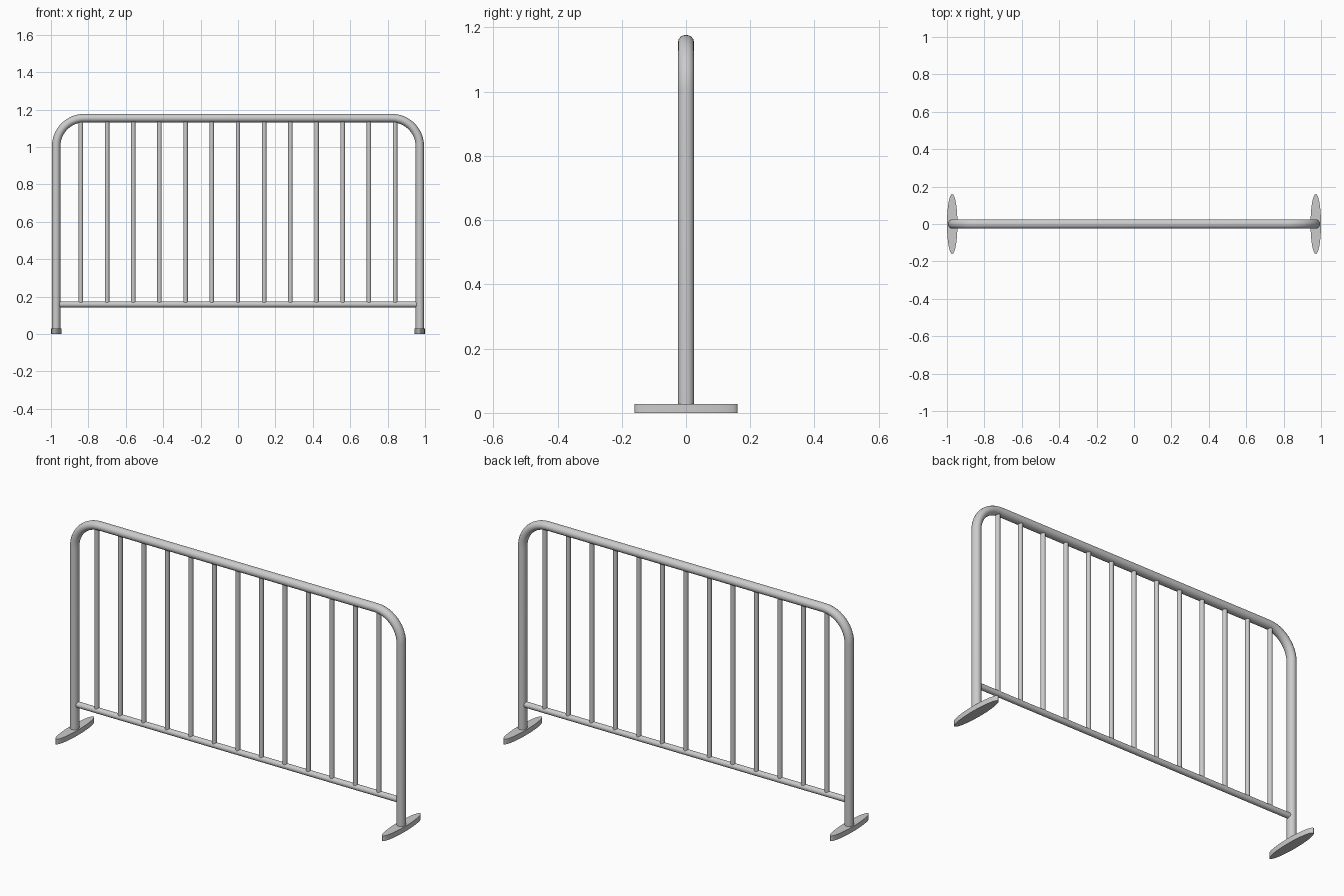
import bpy
from math import sin, cos, pi, radians

if "Cube" in bpy.data.objects:
    bpy.data.objects.remove(bpy.data.objects["Cube"])

POST_X, TOP_Z, BEND = 0.972, 1.154, 0.15
FOOT_H = 0.028


def smooth(obj):
    bpy.ops.object.select_all(action='DESELECT')
    bpy.context.view_layer.objects.active = obj
    obj.select_set(True)
    bpy.ops.object.shade_smooth_by_angle(angle=radians(35))


def cylinder(name, loc, radius, length, rot=(0, 0, 0), squash=(1, 1, 1), sides=24):
    bpy.ops.mesh.primitive_cylinder_add(vertices=sides, radius=radius, depth=length,
                                        location=loc, rotation=rot)
    obj = bpy.context.object
    obj.name = name
    obj.scale = squash
    bpy.ops.object.transform_apply(location=False, rotation=False, scale=True)
    smooth(obj)
    return obj


# Bent outer tube: two posts joined over the top by rounded corners
path = [(-POST_X, FOOT_H - 0.01)]
for cx, start in ((-POST_X + BEND, pi), (POST_X - BEND, pi / 2)):
    for i in range(13):
        a = start - i * pi / 24
        path.append((cx + BEND * cos(a), TOP_Z - BEND + BEND * sin(a)))
path.append((POST_X, FOOT_H - 0.01))

curve = bpy.data.curves.new("outer_frame", 'CURVE')
curve.dimensions = '3D'
curve.bevel_depth = 0.0228
curve.bevel_resolution = 6
curve.use_fill_caps = True
spline = curve.splines.new('POLY')
spline.points.add(len(path) - 1)
for p, (x, z) in zip(spline.points, path):
    p.co = (x, 0, z, 1)
frame = bpy.data.objects.new("outer_frame", curve)
bpy.context.collection.objects.link(frame)
frame.scale.y = 1.1
bpy.context.view_layer.objects.active = frame
frame.select_set(True)
bpy.ops.object.convert(target='MESH')
smooth(bpy.context.object)

# Lower rail between the posts
cylinder("lower_rail", (0, 0, 0.158), 0.0155, 1.92, rot=(0, pi / 2, 0))

# Thirteen upright bars
for i in range(13):
    cylinder(f"upright_bar_{i + 1}", ((i - 6) * 0.14, 0, 0.65), 0.012, 0.98, sides=16)

# Flat oval feet
for side, name in ((-1, "left_foot"), (1, "right_foot")):
    cylinder(name, (side * POST_X, 0, FOOT_H / 2), 0.16, FOOT_H,
             squash=(0.175, 1, 1), sides=48)
